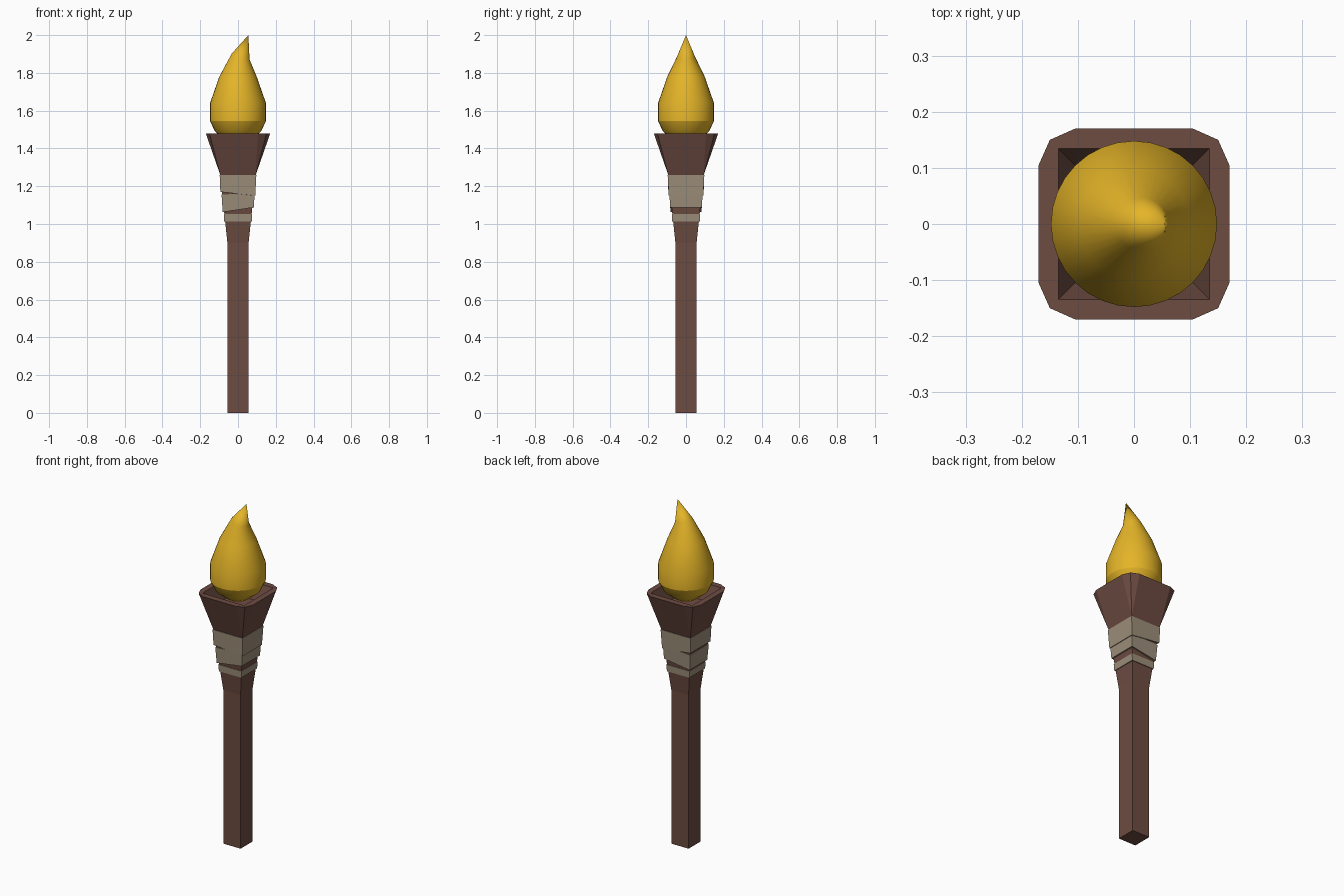
import bpy, bmesh, math

if "Cube" in bpy.data.objects:
    bpy.data.objects.remove(bpy.data.objects["Cube"])


def material(name, rgb):
    m = bpy.data.materials.new(name)
    m.diffuse_color = (*rgb, 1)
    m.use_nodes = True
    m.node_tree.nodes["Principled BSDF"].inputs["Base Color"].default_value = m.diffuse_color
    return m


wood = material("wood brown", (0.153, 0.072, 0.053))
cloth = material("cloth beige", (0.335, 0.272, 0.195))
fire = material("flame yellow", (0.78, 0.46, 0.021))

CORNERS = [(-1, -1), (1, -1), (1, 1), (-1, 1)]


def finish(bm, name, mat):
    bmesh.ops.recalc_face_normals(bm, faces=bm.faces)
    me = bpy.data.meshes.new(name)
    bm.to_mesh(me)
    bm.free()
    me.materials.append(mat)
    ob = bpy.data.objects.new(name, me)
    bpy.context.collection.objects.link(ob)
    return ob


def square(bm, h, z):
    return [bm.verts.new((x * h, y * h, z)) for x, y in CORNERS]


def bridge(bm, a, b):
    n = len(a)
    for i in range(n):
        j = (i + 1) % n
        bm.faces.new((a[i], a[j], b[j], b[i]))


def bridge_rim(bm, sq, rim):
    # joins a square to a 12-sided rim (three rim points per corner)
    for i in range(4):
        p, q, r = rim[3 * i:3 * i + 3]
        bm.faces.new((sq[i], p, q))
        bm.faces.new((sq[i], q, r))
        bm.faces.new((sq[i], r, rim[(3 * i + 3) % 12], sq[(i + 1) % 4]))


# wooden handle with flared, hollow head
bm = bmesh.new()
foot = square(bm, 0.056, 0)
neck = square(bm, 0.056, 0.9)
base = square(bm, 0.094, 1.26)
rim = []
for i in range(4):
    a = i * math.pi / 2
    for x, y in ((-0.17, -0.105), (-0.15, -0.15), (-0.105, -0.17)):
        rim.append(bm.verts.new((x * math.cos(a) - y * math.sin(a),
                                 x * math.sin(a) + y * math.cos(a), 1.478)))
lip = square(bm, 0.135, 1.478)
floor = square(bm, 0.105, 1.39)
bm.faces.new(foot)
bridge(bm, foot, neck)
bridge(bm, neck, base)
bridge_rim(bm, base, rim)
bridge_rim(bm, lip, rim)
bridge(bm, lip, floor)
bm.faces.new(floor)
finish(bm, "torch_handle", wood)


# cloth wraps: slanted bands following the taper of the handle
def wrap(name, tops, bottoms, off_top, off_bottom):
    bm = bmesh.new()

    def ring(zs, off):
        return [bm.verts.new((x * (h + off), y * (h + off), z))
                for (x, y), z in zip(CORNERS, zs)
                for h in [0.056 + 0.038 * (z - 0.9) / 0.36]]
    loops = [ring(tops, -0.004), ring(tops, off_top),
             ring(bottoms, off_bottom), ring(bottoms, -0.004)]
    for a, b in zip(loops, loops[1:] + loops[:1]):
        bridge(bm, a, b)
    finish(bm, name, cloth)


wrap("upper_wrap", [1.26] * 4, [1.17, 1.15, 1.15, 1.17], 0.003, 0.009)
wrap("middle_wrap", [1.155, 1.167, 1.167, 1.155], [1.063, 1.088, 1.088, 1.063], 0.004, 0.008)
wrap("lower_wrap", [1.053] * 4, [1.013] * 4, 0.003, 0.005)

# flame: round rings (z, radius, centre x, tilt) closing to a bent tip
bm = bmesh.new()
N = 32
rings = []
for z, r, cx, tilt in ((1.44, 0.06, 0, 0), (1.49, 0.122, 0, 0), (1.545, 0.148, 0, 0),
                       (1.64, 0.148, 0, 0), (1.78, 0.099, 0, 0),
                       (1.887, 0.047, 0.014, -0.015)):
    rings.append([bm.verts.new((cx + r * math.cos(t), r * math.sin(t), z + tilt * math.cos(t)))
                  for t in (2 * math.pi * k / N for k in range(N))])
for a, b in zip(rings, rings[1:]):
    bridge(bm, a, b)
bm.faces.new(rings[0])
tip = bm.verts.new((0.055, 0, 2.0))
for k in range(N):
    bm.faces.new((rings[-1][k], rings[-1][(k + 1) % N], tip))
# sharp seam where the flame bottom turns under
seam = set(rings[2])
for e in bm.edges:
    if e.verts[0] in seam and e.verts[1] in seam:
        e.smooth = False
for f in bm.faces:
    f.smooth = True
finish(bm, "flame", fire)
